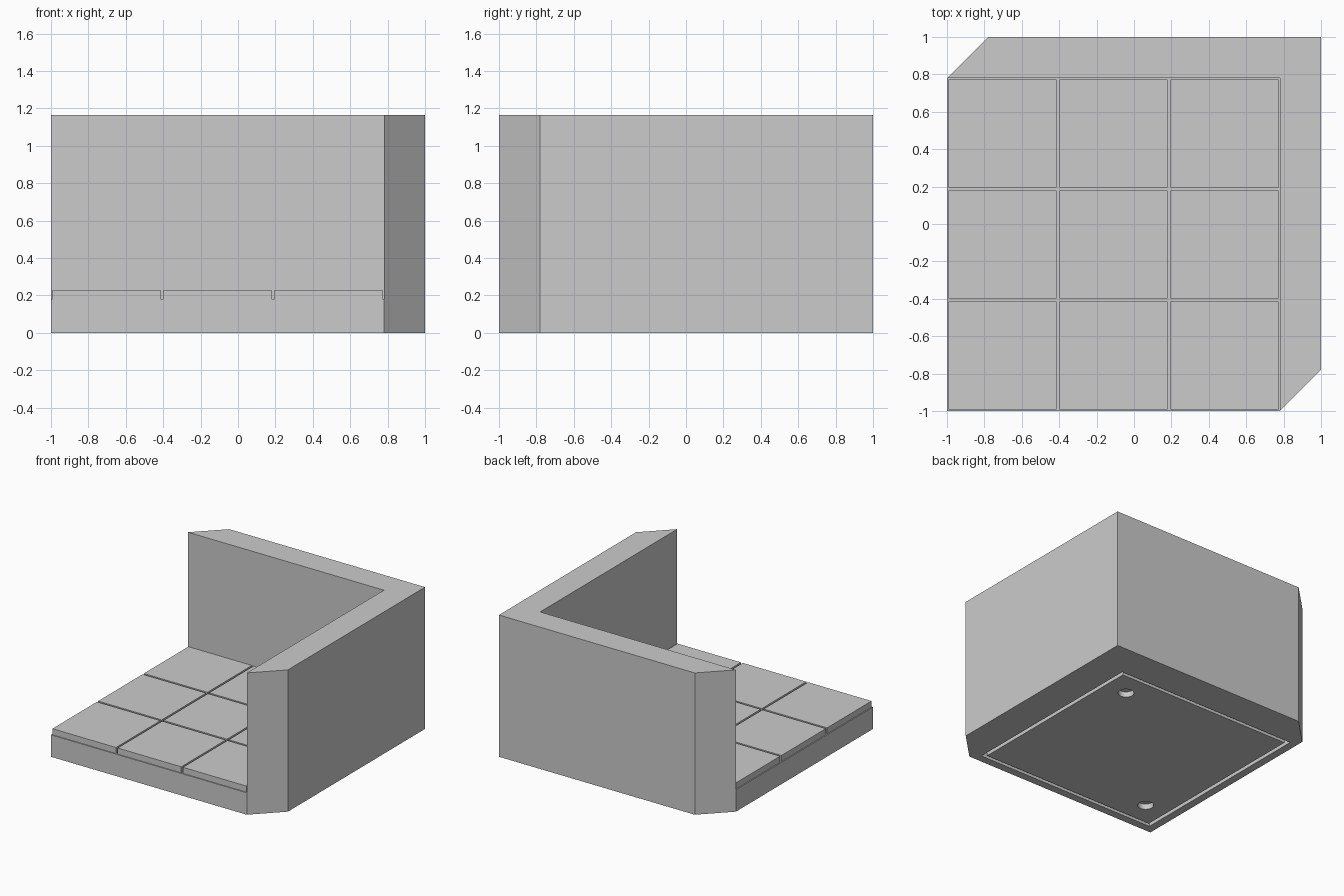
import bpy
import bmesh
import math

cube = bpy.data.objects.get("Cube")
if cube:
    bpy.data.objects.remove(cube, do_unlink=True)

INNER = 0.78       # inside faces of the walls
FLOOR = 0.18       # floor height under the tiles
TOP = 1.165        # wall height
MID = (INNER - 1) / 2

stone = bpy.data.materials.new("stone grey")
stone.use_nodes = True
colour = (0.6, 0.6, 0.6, 1)
stone.diffuse_color = colour
stone.node_tree.nodes["Principled BSDF"].inputs["Base Color"].default_value = colour


def prism(name, outline, z0, z1):
    """Upright solid over a flat outline."""
    bm = bmesh.new()
    base = bm.faces.new([bm.verts.new((x, y, z0)) for x, y in outline])
    top = bmesh.ops.extrude_face_region(bm, geom=[base], use_keep_orig=True)["geom"]
    verts = [v for v in top if isinstance(v, bmesh.types.BMVert)]
    bmesh.ops.translate(bm, verts=verts, vec=(0, 0, z1 - z0))
    bmesh.ops.recalc_face_normals(bm, faces=bm.faces)
    mesh = bpy.data.meshes.new(name)
    bm.to_mesh(mesh)
    bm.free()
    mesh.materials.append(stone)
    obj = bpy.data.objects.new(name, mesh)
    bpy.context.scene.collection.objects.link(obj)
    return obj


def box(name, x0, x1, y0, y1, z0, z1):
    return prism(name, [(x0, y0), (x1, y0), (x1, y1), (x0, y1)], z0, z1)


def square(name, half, z0, z1):
    return box(name, MID - half, MID + half, MID - half, MID + half, z0, z1)


def cut(obj, cutter):
    """Subtract the cutter, bake the result and discard the cutter."""
    cutter.hide_render = True
    mod = obj.modifiers.new("cut", 'BOOLEAN')
    mod.operation = 'DIFFERENCE'
    mod.solver = 'EXACT'
    mod.object = cutter
    bpy.context.view_layer.update()
    graph = bpy.context.evaluated_depsgraph_get()
    mesh = bpy.data.meshes.new_from_object(obj.evaluated_get(graph))
    obj.modifiers.clear()
    obj.data = mesh
    bpy.data.objects.remove(cutter, do_unlink=True)


# Floor and corner walls as one block with chamfered wall ends
outline = [(-1, -1), (INNER, -1), (1, -INNER), (1, 1), (-INNER, 1), (-1, INNER)]
body = prism("floor_and_walls", outline, 0, TOP)
cut(body, box("room_cutter", -1.2, INNER, -1.2, INNER, FLOOR, 1.4))

# Square groove in the underside
ring = square("groove_cutter", 0.825, -0.1, 0.05)
cut(ring, square("groove_core", 0.795, -0.2, 0.2))
cut(body, ring)

# Round sockets in the underside, near the four floor corners
for sx in (-1, 1):
    for sy in (-1, 1):
        if sx != sy:
            continue
        circle = [(MID + sx * 0.6 + 0.06 * math.cos(a * math.tau / 32),
                   MID + sy * 0.6 + 0.06 * math.sin(a * math.tau / 32))
                  for a in range(32)]
        cut(body, prism("socket_cutter", circle, -0.1, 0.045))

# Three by three floor tiles
pitch = (INNER + 1) / 3
gap = 0.008
for row in range(3):
    for col in range(3):
        x, y = -1 + col * pitch, -1 + row * pitch
        box(f"floor_tile_{row + 1}_{col + 1}", x + gap, x + pitch - gap,
            y + gap, y + pitch - gap, FLOOR, 0.23)
